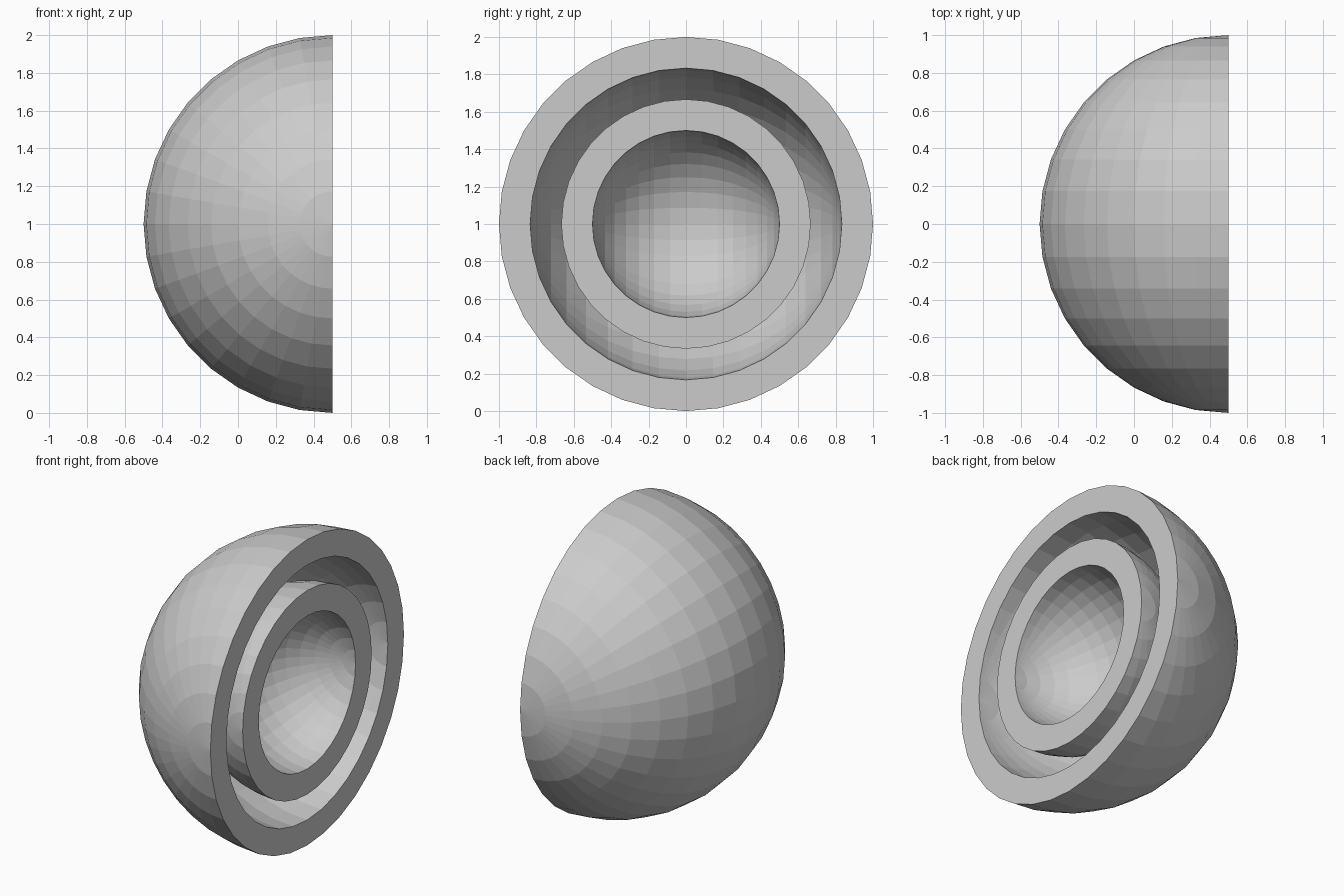
import bpy
import bmesh
from math import radians
from mathutils import Matrix

cube = bpy.data.objects.get("Cube")
if cube:
    bpy.data.objects.remove(cube, do_unlink=True)

grey = bpy.data.materials.new("plain_grey")
grey.use_nodes = True
colour = (0.6, 0.6, 0.6, 1)
grey.diffuse_color = colour
grey.node_tree.nodes["Principled BSDF"].inputs["Base Color"].default_value = colour


def half_shell(name, outer, inner):
    """Thick hollow hemisphere, poles along y, open towards +x."""
    bm = bmesh.new()
    bmesh.ops.create_uvsphere(bm, u_segments=36, v_segments=18, radius=outer,
                              matrix=Matrix.Rotation(radians(90), 4, "X"))
    # keep the half on the -x side
    bmesh.ops.delete(bm, geom=[v for v in bm.verts if v.co.x > 1e-4], context="VERTS")
    # extrude the skin inwards, which also makes the flat rim
    skin = bmesh.ops.extrude_face_region(bm, geom=bm.faces[:], use_keep_orig=True)
    inside = [v for v in skin["geom"] if isinstance(v, bmesh.types.BMVert)]
    bmesh.ops.scale(bm, vec=[inner / outer] * 3, verts=inside)
    bmesh.ops.recalc_face_normals(bm, faces=bm.faces)
    mesh = bpy.data.meshes.new(name)
    bm.to_mesh(mesh)
    bm.free()
    mesh.materials.append(grey)
    obj = bpy.data.objects.new(name, mesh)
    obj.location = (0.5, 0, 1)
    bpy.context.collection.objects.link(obj)


half_shell("outer_shell", 1, 5 / 6)
half_shell("inner_shell", 4 / 6, 0.5)
